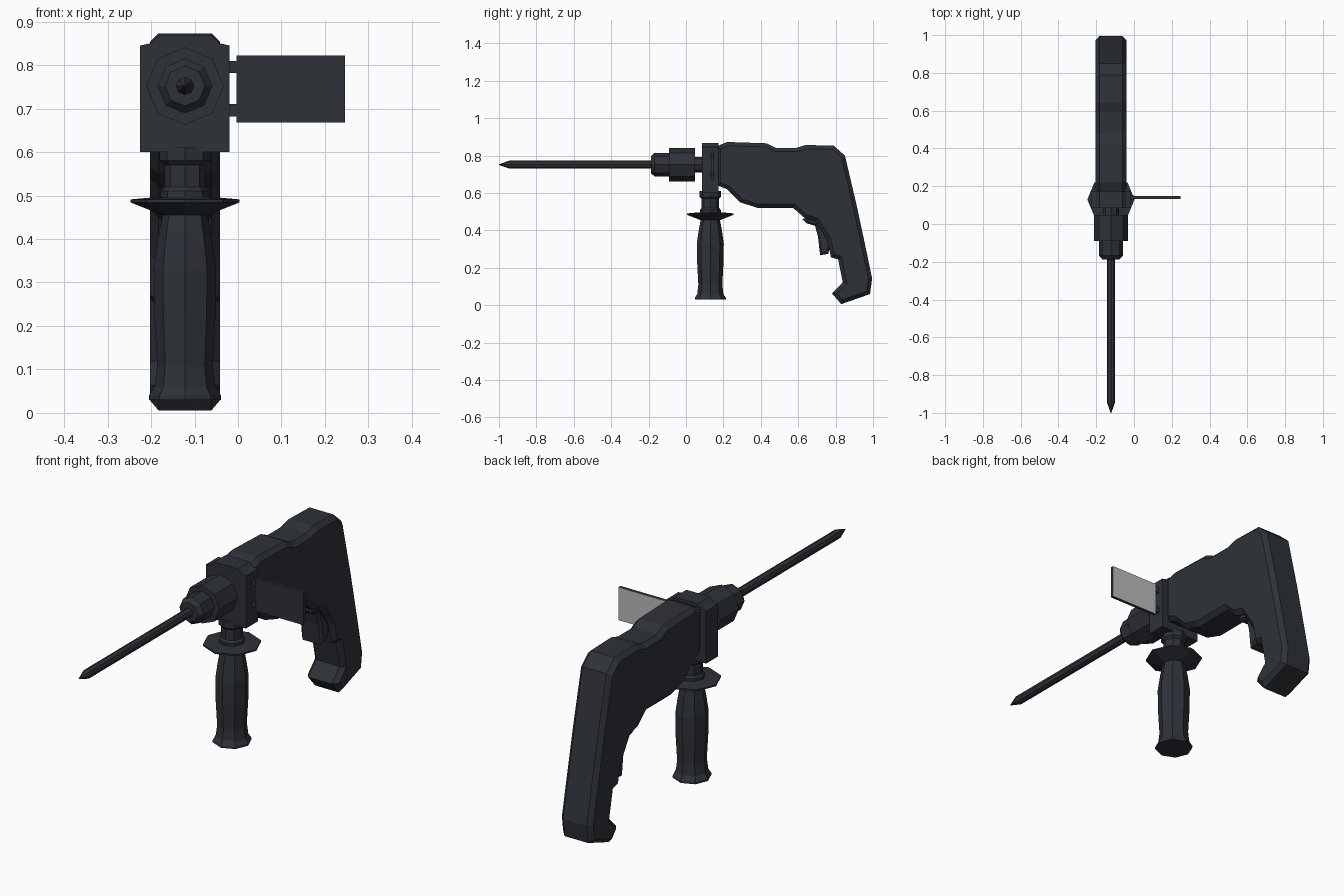
import bpy, bmesh
from math import cos, sin, pi
from mathutils import Vector

if "Cube" in bpy.data.objects:
    bpy.data.objects.remove(bpy.data.objects["Cube"])

CX, BIT_Z, GRIP_Y = -0.122, 0.752, 0.13


def material(name, rgb):
    m = bpy.data.materials.new(name)
    m.diffuse_color = (*rgb, 1)
    m.use_nodes = True
    m.node_tree.nodes["Principled BSDF"].inputs["Base Color"].default_value = m.diffuse_color
    return m


DARK = material("dark_plastic", (0.027, 0.031, 0.039))
GREY = material("plain_grey", (0.5, 0.5, 0.5))


def finish(name, bm):
    bmesh.ops.recalc_face_normals(bm, faces=bm.faces)
    me = bpy.data.meshes.new(name)
    bm.to_mesh(me)
    bm.free()
    me.materials.append(DARK)
    ob = bpy.data.objects.new(name, me)
    bpy.context.collection.objects.link(ob)
    return ob


def extrude(name, points, step, bevel=0.0):
    """Extrude a flat outline along step, optionally chamfering both rims."""
    bm = bmesh.new()
    cap = bm.faces.new([bm.verts.new(p) for p in points])
    ext = bmesh.ops.extrude_face_region(bm, geom=[cap], use_keep_orig=True)["geom"]
    moved = [v for v in ext if isinstance(v, bmesh.types.BMVert)]
    bmesh.ops.translate(bm, verts=moved, vec=step)
    bmesh.ops.recalc_face_normals(bm, faces=bm.faces)
    if bevel:
        d = Vector(step).normalized()
        rim = {e for f in bm.faces if abs(f.normal.dot(d)) > 0.99 for e in f.edges}
        bmesh.ops.bevel(bm, geom=list(rim), offset=bevel, segments=1,
                        profile=0.5, affect='EDGES')
    return finish(name, bm)


def side_profile(name, yz, half, bevel):
    return extrude(name, [(CX - half, y, z) for y, z in yz], (2 * half, 0, 0), bevel)


def lathe(name, rings, place, sides=8):
    """Stack of (position, radius) rings; place maps (a, b, t) to xyz."""
    bm = bmesh.new()
    loops = [[bm.verts.new(place(r * cos(2 * pi * i / sides), r * sin(2 * pi * i / sides), t))
              for i in range(sides)] for t, r in rings]
    for lo, hi in zip(loops, loops[1:]):
        for i in range(sides):
            j = (i + 1) % sides
            bm.faces.new((lo[i], lo[j], hi[j], hi[i]))
    bm.faces.new(loops[0])
    bm.faces.new(loops[-1])
    return finish(name, bm)


def box(name, x0, x1, y0, y1, z0, z1):
    return extrude(name, [(x0, y0, z0), (x1, y0, z0), (x1, y0, z1), (x0, y0, z1)],
                   (0, y1 - y0, 0))


# Motor housing with rear pistol grip
side_profile("housing", [
    (.165, .85), (.22, .873), (.43, .866), (.48, .842), (.59, .842), (.64, .857),
    (.79, .853), (.85, .80), (.91, .545), (.957, .326), (.995, .144), (.984, .06),
    (.83, .006), (.78, .064), (.838, .123), (.813, .246), (.775, .256), (.755, .35),
    (.69, .45), (.636, .465), (.572, .521), (.38, .521), (.289, .551), (.22, .62),
    (.165, .642)], 0.081, 0.02)

# Trigger
side_profile("trigger", [(.62, .462), (.645, .438), (.69, .425), (.706, .364), (.717, .267),
                         (.76, .275), (.79, .38), (.70, .47)], 0.055, 0.01)

# Front collar with clipped top
extrude("collar", [(CX + x, .085, z) for x, z in [
    (-.103, .6), (.103, .6), (.103, .845), (.08, .85), (.06, .868),
    (-.06, .868), (-.08, .85), (-.103, .845)]], (0, .088, 0))

# Chuck and drill bit along y
along_y = lambda a, b, t: (CX + a, t, BIT_Z + b)
lathe("chuck", [(-.187, .046), (-.168, .063), (-.09, .063), (-.09, .089),
                (.048, .089), (.048, .042), (.09, .042)], along_y)
lathe("drill_bit", [(-1.0, .002), (-.945, .021), (-.18, .021)], along_y)

# Side handle: collar neck, guard flange, swelling grip, flared foot
along_z = lambda a, b, t: (CX + a, GRIP_Y + b, t)
lathe("handle_neck", [(.48, .056), (.51, .056), (.52, .047), (.57, .047),
                      (.58, .058), (.61, .058)], along_z)
lathe("side_handle", [(.03, .083), (.04, .083), (.06, .07), (.11, .064), (.22, .07),
                      (.33, .072), (.40, .062), (.455, .052), (.484, .125),
                      (.491, .125), (.497, .06)], along_z)

# Side plate, plain grey on the back, on two tabs
plate = box("side_plate", -.004, .246, .133, .148, .668, .822)
plate.data.materials.append(GREY)
for f in plate.data.polygons:
    f.material_index = int(f.normal.y > 0.9)
for i, z in enumerate((.682, .782)):
    box(f"plate_tab_{i + 1}", -.03, 0, .131, .15, z, z + .028)
